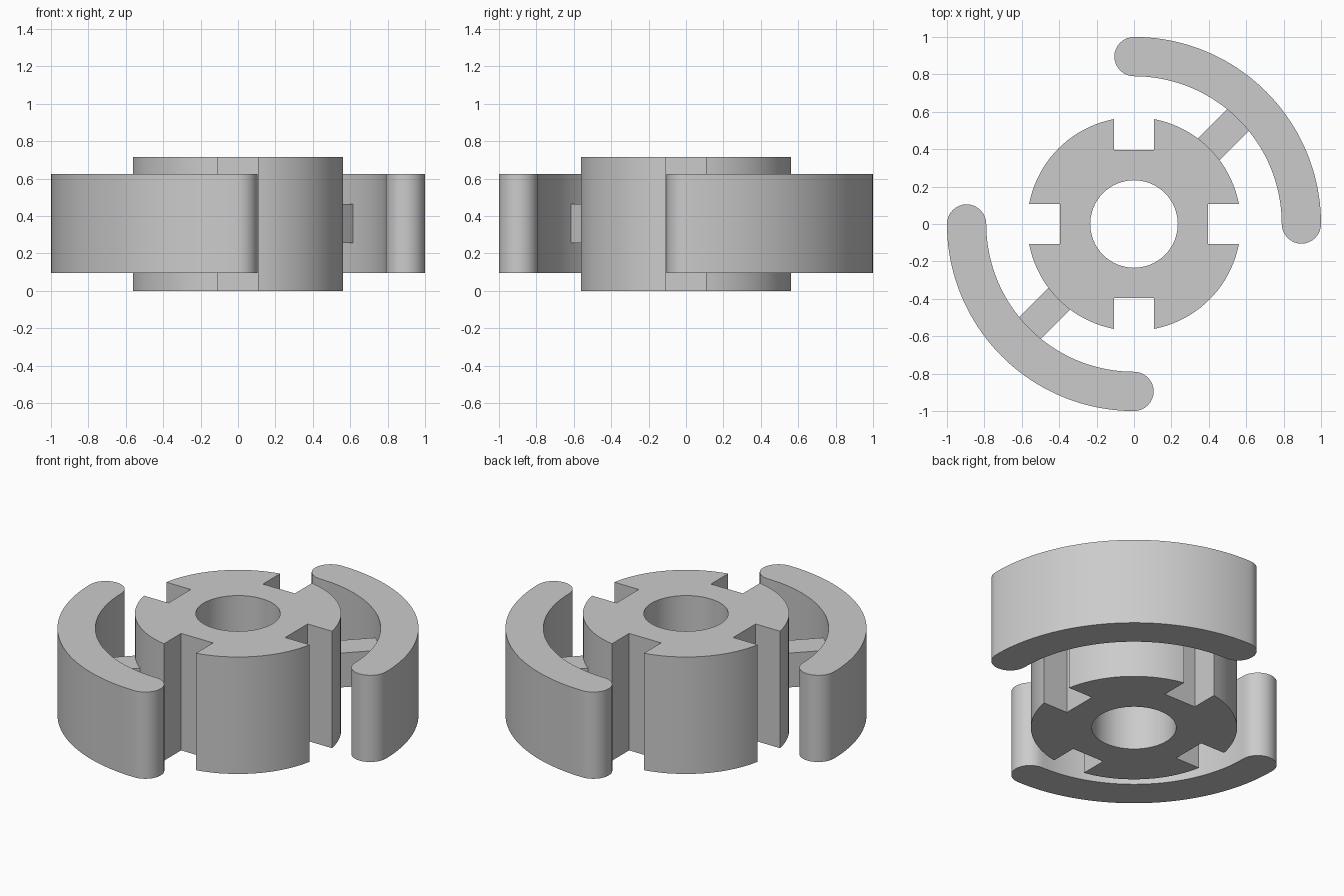
import bpy, bmesh, math
from mathutils import Matrix

if "Cube" in bpy.data.objects:
    bpy.data.objects.remove(bpy.data.objects["Cube"])

grey = bpy.data.materials.new("plain grey")
grey.diffuse_color = (0.6, 0.6, 0.6, 1)
grey.use_nodes = True
grey.node_tree.nodes["Principled BSDF"].inputs["Base Color"].default_value = grey.diffuse_color


def arc(radius, start, end, steps, cx=0, cy=0):
    """Points along an arc, angles in radians."""
    return [(cx + radius * math.cos(start + (end - start) * i / steps),
             cy + radius * math.sin(start + (end - start) * i / steps))
            for i in range(steps + 1)]


def extrude_loops(name, loops, z0, z1, turn=0.0):
    """Fill closed outlines (outer first, then holes) and extrude them upward."""
    bm = bmesh.new()
    edges = []
    for loop in loops:
        vs = [bm.verts.new((x, y, z0)) for x, y in loop]
        edges += [bm.edges.new((vs[i - 1], vs[i])) for i in range(len(vs))]
    bmesh.ops.triangle_fill(bm, use_beauty=True, use_dissolve=False, edges=edges, normal=(0, 0, 1))
    res = bmesh.ops.extrude_face_region(bm, geom=bm.faces[:])
    top = [g for g in res["geom"] if isinstance(g, bmesh.types.BMVert)]
    bmesh.ops.translate(bm, verts=top, vec=(0, 0, z1 - z0))
    bmesh.ops.rotate(bm, verts=bm.verts, matrix=Matrix.Rotation(turn, 3, "Z"))
    bmesh.ops.recalc_face_normals(bm, faces=bm.faces)
    mesh = bpy.data.meshes.new(name)
    bm.to_mesh(mesh)
    bm.free()
    mesh.materials.append(grey)
    obj = bpy.data.objects.new(name, mesh)
    bpy.context.collection.objects.link(obj)
    bpy.ops.object.select_all(action="DESELECT")
    obj.select_set(True)
    bpy.context.view_layer.objects.active = obj
    bpy.ops.object.shade_smooth_by_angle(angle=math.radians(30))
    return obj


# Hub: cylinder with a round bore and four square slots
R, SLOT, DEPTH, BORE = 0.571, 0.108, 0.395, 0.234
a = math.asin(SLOT / R)
outline = []
for k in range(4):
    q = k * math.pi / 2
    c, s = math.cos(q), math.sin(q)
    outline += [(DEPTH * c - y * s, DEPTH * s + y * c) for y in (-SLOT, SLOT)]
    outline += arc(R, q + a, q + math.pi / 2 - a, 20)
bore = arc(BORE, 0, 2 * math.pi, 64)[:-1]
extrude_loops("slotted_hub", [outline, bore], 0, 0.715)

# Curved arms with round ends, and the struts that carry them
OUT, IN = 1.0, 0.79
MID, CAP = (OUT + IN) / 2, (OUT - IN) / 2
H = math.pi / 2
arm = (arc(OUT, 0, H, 40)
       + arc(CAP, H, 3 * H, 16, 0, MID)[1:-1]
       + arc(IN, H, 0, 40)
       + arc(CAP, 2 * H, 4 * H, 16, MID, 0)[1:-1])
strut = [(0.56, -0.083), (0.80, -0.083), (0.80, 0.083), (0.56, 0.083)]
for side, turn in (("back", 0.0), ("front", math.pi)):
    extrude_loops(side + "_curved_arm", [arm], 0.095, 0.625, turn)
    extrude_loops(side + "_strut", [strut], 0.255, 0.465, turn + math.pi / 4)
